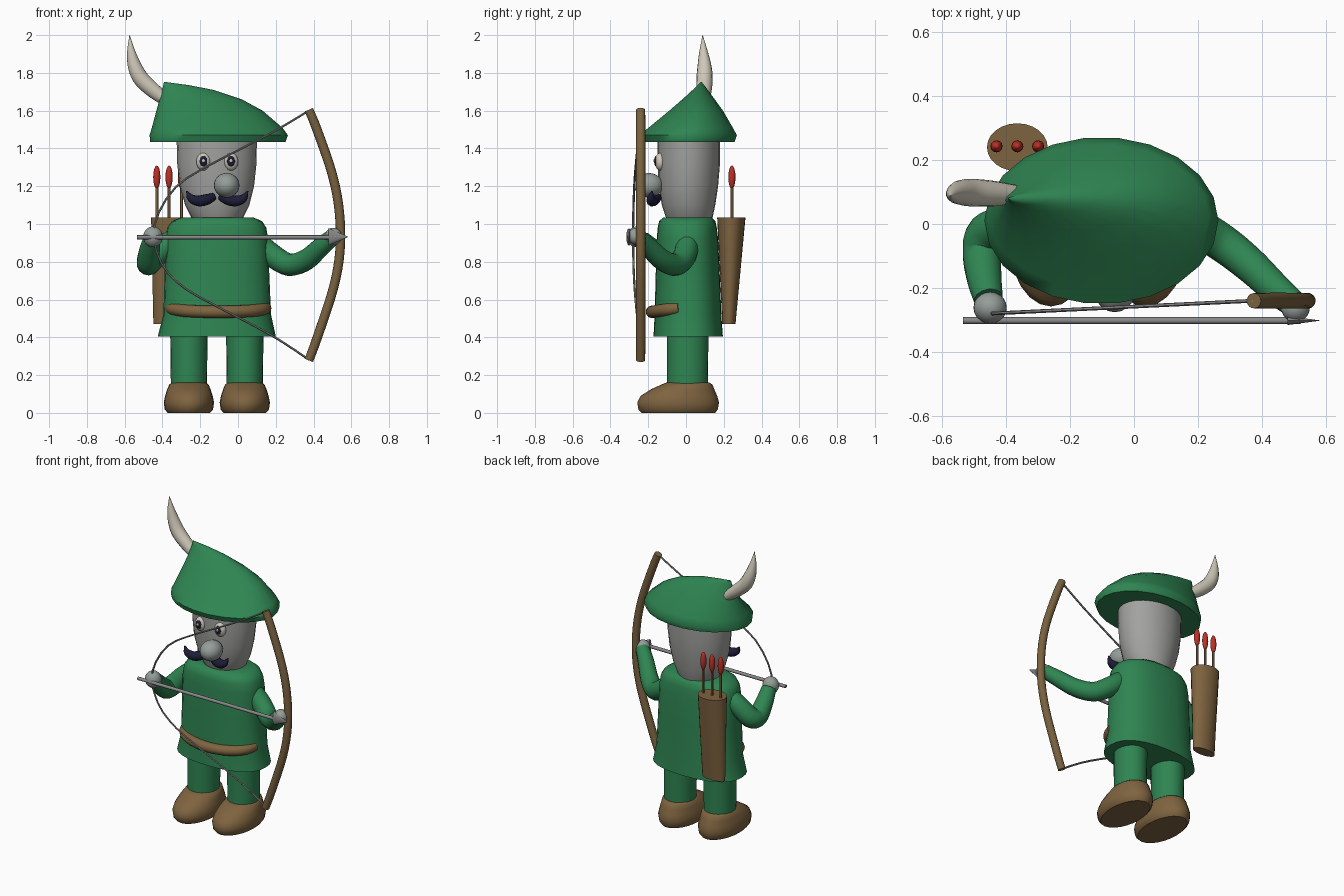
import bpy, bmesh, math
from mathutils import Vector


def material(name, rgb):
    m = bpy.data.materials.new(name)
    m.diffuse_color = (*rgb, 1)
    return m


GREEN = material("cloth_green", (0.028, 0.235, 0.085))
GREY = material("skin_grey", (0.36, 0.36, 0.35))
PALE = material("nose_hand_grey", (0.30, 0.34, 0.32))
BROWN = material("leather_brown", (0.21, 0.125, 0.05))
WOOD = material("wood_brown", (0.19, 0.12, 0.05))
STEEL = material("steel_grey", (0.25, 0.25, 0.25))
CREAM = material("feather_cream", (0.62, 0.58, 0.48))
RED = material("fletching_red", (0.5, 0.03, 0.02))
NAVY = material("moustache_navy", (0.012, 0.012, 0.04))


def finish(name, bm, mat, angle=45):
    bmesh.ops.recalc_face_normals(bm, faces=bm.faces)
    me = bpy.data.meshes.new(name)
    bm.to_mesh(me)
    bm.free()
    ob = bpy.data.objects.new(name, me)
    bpy.context.collection.objects.link(ob)
    me.materials.append(mat)
    bpy.ops.object.select_all(action='DESELECT')
    ob.select_set(True)
    bpy.context.view_layer.objects.active = ob
    bpy.ops.object.shade_smooth_by_angle(angle=math.radians(angle))
    return ob


def skin(name, rings, mat, angle=45):
    """Bridge rings of points and cap both ends."""
    bm = bmesh.new()
    rows = [[bm.verts.new(p) for p in r] for r in rings]
    n = len(rows[0])
    for a, b in zip(rows, rows[1:]):
        for i in range(n):
            j = (i + 1) % n
            bm.faces.new((a[i], a[j], b[j], b[i]))
    bm.faces.new(rows[0])
    bm.faces.new(rows[-1])
    return finish(name, bm, mat, angle)


def loft(name, sections, mat, n=24, power=2.0, angle=45):
    """Horizontal rounded sections: (z, x min, x max, y min, y max)."""
    rings = []
    for z, x0, x1, y0, y1 in sections:
        ring = []
        for i in range(n):
            t = math.tau * i / n
            c, s = math.cos(t), math.sin(t)
            c = math.copysign(abs(c) ** (2 / power), c)
            s = math.copysign(abs(s) ** (2 / power), s)
            ring.append(((x0 + x1) / 2 + c * (x1 - x0) / 2,
                         (y0 + y1) / 2 + s * (y1 - y0) / 2, z))
        rings.append(ring)
    return skin(name, rings, mat, angle)


def smooth_path(pts, steps):
    """Catmull-Rom interpolation of points of any dimension."""
    pts = [Vector(p) for p in pts]
    out = []
    for i in range(len(pts) - 1):
        b, c = pts[i], pts[i + 1]
        a = pts[i - 1] if i else b * 2 - c
        d = pts[i + 2] if i + 2 < len(pts) else c * 2 - b
        for k in range(steps):
            t = k / steps
            out.append(0.5 * (2 * b + (c - a) * t + (2 * a - 5 * b + 4 * c - d) * t * t
                              + (3 * b - a - 3 * c + d) * t ** 3))
    return out + [pts[-1]]


def tube(name, pts, mat, n=14, steps=4):
    """Sweep a circle through (x, y, z, radius) points."""
    path = smooth_path(pts, steps)
    pos = [p.to_3d() for p in path]
    rings, u = [], None
    for i, p in enumerate(pos):
        d = (pos[min(i + 1, len(pos) - 1)] - pos[max(i - 1, 0)]).normalized()
        if u is None:
            u = d.orthogonal()
        u = (u - d * u.dot(d)).normalized()
        v = d.cross(u)
        r = max(path[i][3], 0.001)
        rings.append([p + r * (u * math.cos(math.tau * k / n) + v * math.sin(math.tau * k / n))
                      for k in range(n)])
    return skin(name, rings, mat)


def ball(name, centre, size, mat, seg=20):
    bm = bmesh.new()
    bmesh.ops.create_uvsphere(bm, u_segments=seg, v_segments=seg // 2 + 2, radius=1)
    for v in bm.verts:
        v.co = Vector(centre) + Vector(v.co[i] * size[i] for i in range(3))
    return finish(name, bm, mat)


MID = -0.11  # the figure's centre line

# Tunic, head and slanted pointed hat
loft("tunic", [(0.405, -0.425, 0.20, -0.172, 0.195), (0.52, -0.395, 0.175, -0.166, 0.187),
               (0.75, -0.388, 0.165, -0.16, 0.178), (0.92, -0.384, 0.16, -0.155, 0.17),
               (0.98, -0.375, 0.15, -0.15, 0.163), (1.015, -0.35, 0.128, -0.142, 0.155),
               (1.035, -0.30, 0.08, -0.12, 0.135)], GREEN, 28, 2.4)
loft("head", [(1.0, -0.22, 0.0, -0.09, 0.13), (1.03, -0.245, 0.025, -0.105, 0.14),
              (1.1, -0.28, 0.06, -0.128, 0.155), (1.2, -0.308, 0.085, -0.145, 0.17),
              (1.32, -0.322, 0.098, -0.15, 0.18), (1.45, -0.325, 0.1, -0.15, 0.18)], GREY)
loft("hat", [(1.435, -0.465, 0.252, -0.235, 0.26), (1.47, -0.468, 0.264, -0.25, 0.272),
             (1.51, -0.456, 0.235, -0.2, 0.25), (1.6, -0.432, 0.13, -0.09, 0.197),
             (1.66, -0.415, 0.02, -0.02, 0.153), (1.71, -0.402, -0.13, 0.035, 0.115),
             (1.735, -0.395, -0.26, 0.062, 0.097), (1.752, -0.392, -0.386, 0.077, 0.083)],
     GREEN, 22, angle=60)
tube("hat_feather", [(-0.36, 0.09, 1.64, 0.03), (-0.44, 0.095, 1.70, 0.04),
                     (-0.51, 0.098, 1.765, 0.043), (-0.545, 0.098, 1.83, 0.038),
                     (-0.565, 0.093, 1.91, 0.023), (-0.574, 0.088, 2.0, 0.001)], CREAM)

# Legs and shoes
for side, x in (("left", -0.26), ("right", 0.036)):
    loft(side + "_leg", [(0.1, x - 0.095, x + 0.095, -0.1, 0.115),
                         (0.5, x - 0.1, x + 0.1, -0.1, 0.12)], GREEN)
    loft(side + "_shoe", [(z, x - w, x + w, a, b) for z, w, a, b in
                          ((0.0, 0.112, -0.235, 0.155), (0.018, 0.128, -0.252, 0.168),
                           (0.055, 0.133, -0.258, 0.175), (0.09, 0.126, -0.24, 0.165),
                           (0.125, 0.115, -0.185, 0.15), (0.15, 0.104, -0.13, 0.14),
                           (0.16, 0.09, -0.105, 0.125))], BROWN)

# Belt wrapping the front half
tube("belt", [(MID + 0.005 - 0.25 * math.cos(t), -0.035 - 0.145 * math.sin(t),
               0.555 - 0.02 * math.sin(t), 0.033)
              for t in (math.pi * i / 8 for i in range(9))], BROWN, steps=3)

# Arms and hands
tube("left_arm", [(-0.30, 0.01, 0.94, 0.06), (-0.39, 0.0, 0.88, 0.062), (-0.46, -0.03, 0.805, 0.064),
                  (-0.475, -0.09, 0.795, 0.062), (-0.468, -0.17, 0.86, 0.055),
                  (-0.455, -0.235, 0.92, 0.046)], GREEN)
tube("right_arm", [(0.08, 0.01, 0.92, 0.06), (0.18, -0.005, 0.835, 0.062),
                   (0.27, -0.055, 0.785, 0.06), (0.36, -0.125, 0.81, 0.056),
                   (0.44, -0.2, 0.88, 0.05), (0.5, -0.25, 0.93, 0.043)], GREEN)
ball("left_hand", (-0.45, -0.262, 0.932), (0.052, 0.05, 0.055), PALE)
ball("right_hand", (0.505, -0.262, 0.935), (0.045, 0.045, 0.045), PALE)

# Face
ball("nose", (-0.06, -0.198, 1.205), (0.068, 0.078, 0.065), PALE)
for side, s in (("left", -1), ("right", 1)):
    x = MID + 0.073 * s
    ball(side + "_eye", (x, -0.135, 1.33), (0.038, 0.03, 0.047), CREAM)
    ball(side + "_pupil", (x, -0.158, 1.332), (0.021, 0.011, 0.028), NAVY, 14)
    ball(side + "_eye_glint", (x, -0.167, 1.335), (0.008, 0.005, 0.01), CREAM, 10)
    tube(side + "_moustache", [(MID + a * s, b, c, r) for a, b, c, r in
                               ((0.018, -0.145, 1.145, 0.02), (0.055, -0.165, 1.13, 0.029),
                                (0.1, -0.18, 1.122, 0.029), (0.14, -0.185, 1.138, 0.022),
                                (0.162, -0.18, 1.175, 0.003))], NAVY, 10)

# Bow and drawn string
tube("bow", [(0.375, -0.24, 1.605, 0.024), (0.418, -0.24, 1.5, 0.025), (0.5, -0.24, 1.26, 0.025),
             (0.537, -0.24, 1.06, 0.025), (0.54, -0.24, 0.86, 0.025), (0.505, -0.24, 0.66, 0.025),
             (0.42, -0.24, 0.4, 0.025), (0.375, -0.24, 0.278, 0.024)], WOOD)
string = [(0.375, 1.6), (0.2, 1.495), (0.0, 1.39), (-0.2, 1.285), (-0.33, 1.195), (-0.42, 1.06),
          (-0.447, 0.93), (-0.405, 0.79), (-0.32, 0.69), (-0.2, 0.61), (0.05, 0.48), (0.22, 0.385),
          (0.375, 0.282)]
tube("bow_string", [(x, -0.24 - 0.04 * (0.375 - x) / 0.82, z, 0.006) for x, z in string],
     STEEL, 6, 2)

# Nocked arrow with a flattened head
tube("arrow_shaft", [(-0.535, -0.302, 0.93, 0.011), (0.52, -0.302, 0.93, 0.011)], STEEL, 10, 1)
head = [[(x, -0.302 + 0.014 * k * math.cos(t), 0.932 + 0.046 * k * math.sin(t))
         for t in (math.tau * i / 12 for i in range(12))] for x, k in ((0.48, 1), (0.582, 0.03))]
skin("arrow_head", head, STEEL)

# Quiver with three spare arrows
loft("quiver", [(0.47, -0.448, -0.285, 0.192, 0.262), (1.035, -0.46, -0.27, 0.165, 0.315)], BROWN)
for i, x in enumerate((-0.43, -0.365, -0.30)):
    tube(f"spare_arrow_{i}", [(x, 0.243, 1.0, 0.008), (x, 0.243, 1.22, 0.008)], WOOD, 8, 1)
    ball(f"spare_arrow_fletching_{i}", (x, 0.243, 1.248), (0.019, 0.019, 0.062), RED, 12)
